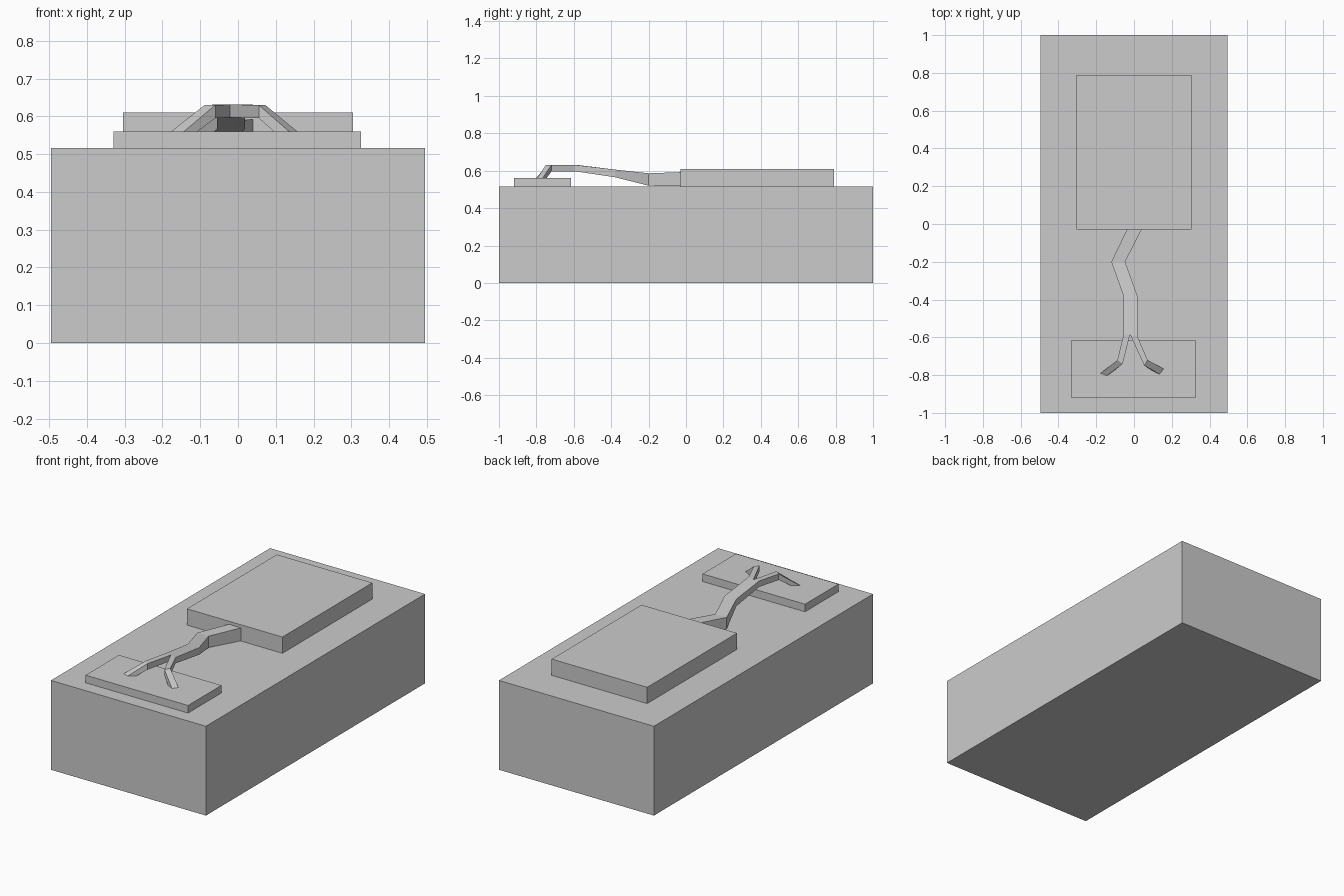
import bpy, bmesh

if "Cube" in bpy.data.objects:
    bpy.data.objects.remove(bpy.data.objects["Cube"])


def box(name, x0, x1, y0, y1, z0, z1):
    bpy.ops.mesh.primitive_cube_add(size=1, location=((x0 + x1) / 2, (y0 + y1) / 2, (z0 + z1) / 2))
    ob = bpy.context.object
    ob.name = ob.data.name = name
    ob.scale = (x1 - x0, y1 - y0, z1 - z0)
    bpy.ops.object.transform_apply(location=False, rotation=False, scale=True)
    return ob


def panel_solid(name, points, panels):
    """Closed solid: top panels, matching bottom panels, walls on the outline."""
    bm = bmesh.new()
    top = [bm.verts.new(t) for t, b in points]
    bot = [bm.verts.new(b) for t, b in points]
    edges = [(p[i], p[(i + 1) % len(p)]) for p in panels for i in range(len(p))]
    for p in panels:
        bm.faces.new([top[i] for i in p])
        bm.faces.new([bot[i] for i in reversed(p)])
    for a, b in edges:
        if (b, a) not in edges:
            bm.faces.new((top[b], top[a], bot[a], bot[b]))
    bmesh.ops.recalc_face_normals(bm, faces=bm.faces)
    me = bpy.data.meshes.new(name)
    bm.to_mesh(me)
    bm.free()
    ob = bpy.data.objects.new(name, me)
    bpy.context.collection.objects.link(ob)
    return ob


# Base block and the two raised pads
box("base_block", -0.495, 0.495, -1, 1, 0, 0.516)
box("large_pad", -0.305, 0.305, -0.03, 0.79, 0.516, 0.61)
box("small_pad", -0.33, 0.325, -0.92, -0.615, 0.516, 0.56)


# Kinked arm with a two-pronged end
def col(x, y, zt, zb):
    return (x, y, zt), (x, y, zb)


points = [
    col(-0.038, -0.03, 0.592, 0.517), col(0.04, -0.03, 0.592, 0.517),      # 0 1 root
    col(-0.12, -0.20, 0.586, 0.52), col(-0.047, -0.20, 0.586, 0.52),       # 2 3 elbow
    col(-0.056, -0.38, 0.606, 0.565), col(0.018, -0.38, 0.606, 0.565),     # 4 5 wrist
    col(-0.056, -0.588, 0.631, 0.597), col(-0.021, -0.585, 0.631, 0.597),  # 6 7 fork
    col(0.018, -0.595, 0.631, 0.597),                                      # 8
    col(-0.088, -0.72, 0.63, 0.595), col(-0.06, -0.74, 0.63, 0.595),       # 9 10 left knuckle
    col(0.055, -0.75, 0.63, 0.595), col(0.072, -0.72, 0.63, 0.595),        # 11 12 right knuckle
    ((-0.177, -0.79, 0.56), (-0.135, -0.762, 0.56)),                       # 13 14 left tip
    ((-0.143, -0.803, 0.56), (-0.107, -0.778, 0.56)),
    ((0.135, -0.795, 0.56), (0.095, -0.775, 0.56)),                        # 15 16 right tip
    ((0.157, -0.767, 0.56), (0.118, -0.746, 0.56)),
]
panels = [
    (0, 2, 3, 1), (2, 4, 5, 3), (4, 6, 7, 8, 5),
    (6, 9, 10, 7), (7, 11, 12, 8), (9, 13, 14, 10), (11, 15, 16, 12),
]
panel_solid("forked_arm", points, panels)
